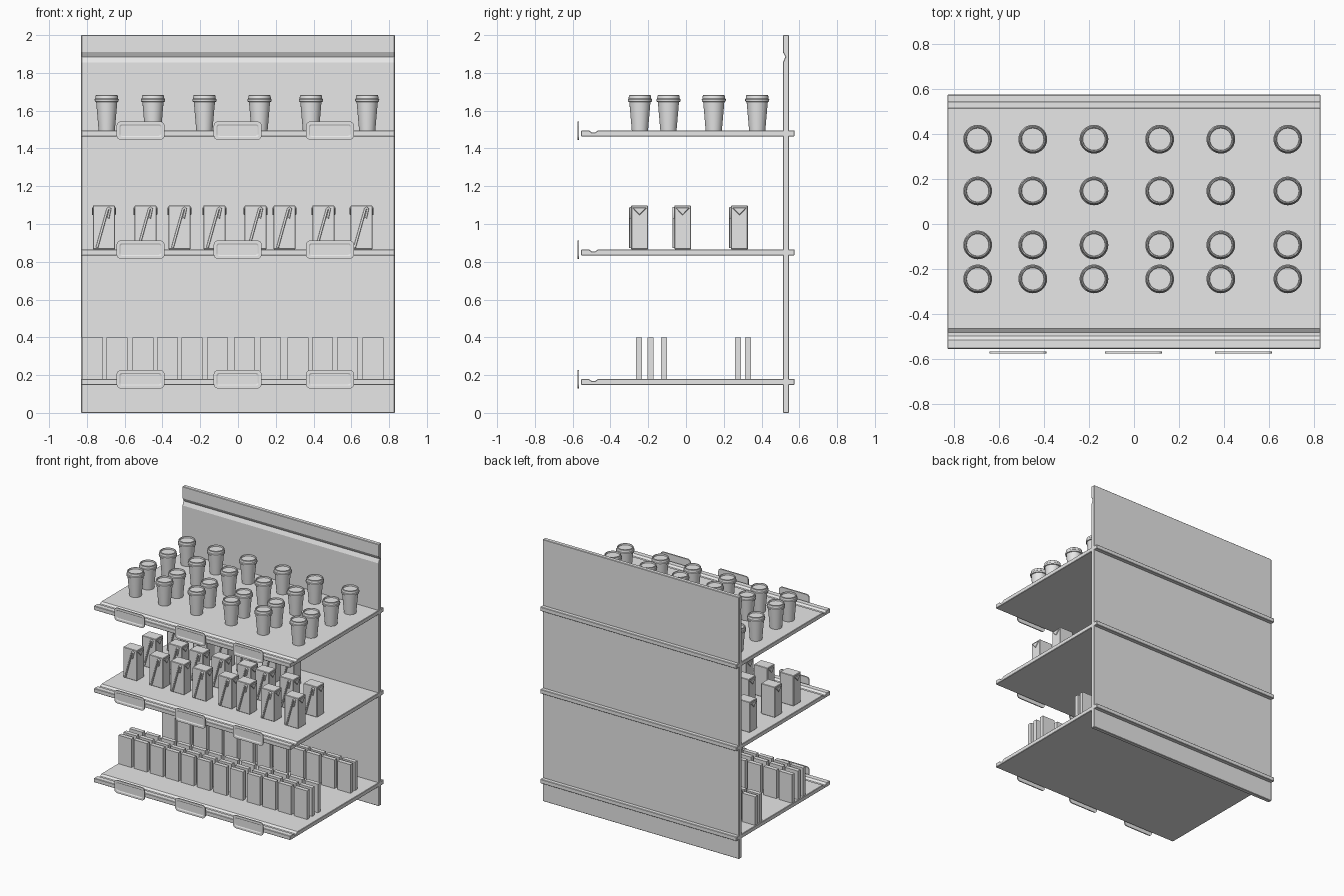
import bpy, bmesh, math
from mathutils import Vector

if "Cube" in bpy.data.objects:
    bpy.data.objects.remove(bpy.data.objects["Cube"])

grey = bpy.data.materials.new("plain_grey")
grey.use_nodes = True
grey.diffuse_color = (0.8, 0.8, 0.8, 1)
grey.node_tree.nodes["Principled BSDF"].inputs["Base Color"].default_value = (0.8, 0.8, 0.8, 1)

WIDTH = 1.66
SHELF_TOPS = {"lower": 0.18, "middle": 0.866, "upper": 1.496}


def place(name, data, loc=(0, 0, 0)):
    """Add an object that uses the given mesh or curve."""
    ob = bpy.data.objects.new(name, data)
    ob.location = loc
    bpy.context.collection.objects.link(ob)
    return ob


def finish(name, bm):
    bmesh.ops.recalc_face_normals(bm, faces=bm.faces)
    mesh = bpy.data.meshes.new(name)
    bm.to_mesh(mesh)
    bm.free()
    mesh.materials.append(grey)
    return mesh


def prism(bm, points, offset):
    """Extrude a closed outline along an offset."""
    face = bm.faces.new([bm.verts.new(p) for p in points])
    new = bmesh.ops.extrude_face_region(bm, geom=[face])["geom"]
    moved = [v for v in new if isinstance(v, bmesh.types.BMVert)]
    bmesh.ops.translate(bm, verts=moved, vec=offset)


def slab(name, profile):
    """Full-width board from a y-z profile."""
    bm = bmesh.new()
    prism(bm, [(-WIDTH / 2, y, z) for y, z in profile], (WIDTH, 0, 0))
    return finish(name, bm)


def soften(ob, width):
    mod = ob.modifiers.new("Bevel", 'BEVEL')
    mod.width = width
    mod.limit_method = 'ANGLE'
    mod.angle_limit = math.radians(60)


def block(bm, size):
    """Box standing on z = 0."""
    w, d, h = size
    prism(bm, [(-w/2, -d/2, 0), (w/2, -d/2, 0), (w/2, d/2, 0), (-w/2, d/2, 0)], (0, 0, h))


def rounded_outline(w, h, r, y, steps=4):
    pts = []
    for q, (sx, sz) in enumerate([(1, 1), (-1, 1), (-1, -1), (1, -1)]):
        for i in range(steps + 1):
            a = math.pi / 2 * (q + i / steps)
            pts.append((sx * (w / 2 - r) + r * math.cos(a), y,
                        sz * (h / 2 - r) + r * math.sin(a)))
    return pts


# Back panel with a groove near the top
panel = slab("back_panel", [(0.513, 0), (0.545, 0), (0.545, 2), (0.513, 2),
                            (0.513, 1.91), (0.526, 1.885), (0.513, 1.855)])
soften(place("back_panel", panel), 0.003)

# Shelf with a groove behind its front lip
shelf = slab("shelf", [(-0.555, -0.032), (0.575, -0.032), (0.575, 0), (-0.465, 0),
                       (-0.482, -0.012), (-0.498, -0.012), (-0.515, 0), (-0.555, 0)])

# Label holder: nested outlines bridged into a rimmed plate
bm = bmesh.new()
loops = [(0.236, 0.08, 0.018, 0.003), (0.254, 0.098, 0.024, 0.004),
         (0.254, 0.098, 0.024, -0.004), (0.224, 0.068, 0.014, -0.004),
         (0.212, 0.054, 0.01, 0.0)]
rings = [[bm.verts.new(p) for p in rounded_outline(*l)] for l in loops]
n = len(rings[0])
for a, b in zip(rings, rings[1:]):
    for i in range(n):
        bm.faces.new((a[i], a[(i + 1) % n], b[(i + 1) % n], b[i]))
bm.faces.new(rings[0])
bm.faces.new(rings[-1])
holder = finish("label_holder", bm)

for level, z in SHELF_TOPS.items():
    soften(place(level + "_shelf", shelf, (0, 0, z)), 0.003)
    for x in (-0.516, -0.002, 0.487):
        place(level + "_label_holder", holder, (x, -0.571, z - 0.002))

# Paper cup: revolved profile with a rimmed lid
bm = bmesh.new()
profile = [(0, 0), (0.043, 0), (0.056, 0.15), (0.063, 0.152), (0.064, 0.164),
           (0.060, 0.168), (0.058, 0.184), (0.055, 0.187), (0.051, 0.186),
           (0.049, 0.176), (0, 0.176)]
verts = [bm.verts.new((r, 0, z)) for r, z in profile]
edges = [bm.edges.new(pair) for pair in zip(verts, verts[1:])]
bmesh.ops.spin(bm, geom=verts + edges, cent=(0, 0, 0), axis=(0, 0, 1),
               angle=math.tau, steps=28)
bmesh.ops.remove_doubles(bm, verts=bm.verts, dist=0.0002)
cup = finish("paper_cup", bm)
cups = [place("paper_cup", cup, (x, y, SHELF_TOPS["upper"]))
        for x in (-0.695, -0.45, -0.178, 0.114, 0.386, 0.684)
        for y in (-0.244, -0.093, 0.147, 0.377)]
bpy.ops.object.select_all(action='DESELECT')
cups[0].select_set(True)
bpy.context.view_layer.objects.active = cups[0]
bpy.ops.object.shade_smooth_by_angle(angle=math.radians(35))

# Drink carton with folded triangular ears on both sides
bm = bmesh.new()
block(bm, (0.116, 0.088, 0.232))
for side in (-1, 1):
    ear = [(side * 0.057, -0.04, 0.222), (side * 0.057, 0.04, 0.222), (side * 0.057, 0, 0.18)]
    prism(bm, ear, (side * 0.007, 0, 0))
carton = finish("drink_carton", bm)

# Slanted drinking straw with a folded tip
straw = bpy.data.curves.new("straw", 'CURVE')
straw.dimensions = '3D'
straw.bevel_depth = 0.0065
straw.bevel_resolution = 2
straw.use_fill_caps = True
path = [(-0.037, 0.008), (0.02, 0.213), (0.027, 0.219), (0.033, 0.213), (0.022, 0.165)]
spline = straw.splines.new('POLY')
spline.points.add(len(path) - 1)
for point, (x, z) in zip(spline.points, path):
    point.co = (x, -0.048, z, 1)
straw.materials.append(grey)

columns = (-0.71, -0.49, -0.31, -0.125, 0.093, 0.246, 0.452, 0.654)
for y, count in ((-0.246, 8), (-0.018, 8), (0.283, 6)):
    for x in columns[:count]:
        spot = Vector((x, y, SHELF_TOPS["middle"]))
        soften(place("drink_carton", carton, spot), 0.003)
        place("straw", straw, spot)

# Thin upright packets
bm = bmesh.new()
block(bm, (0.11, 0.032, 0.218))
packet = finish("packet", bm)
for x in (-0.77, -0.64, -0.503, -0.373, -0.243, -0.108,
          0.034, 0.172, 0.317, 0.447, 0.58, 0.714):
    for y in (-0.249, -0.188, -0.116, 0.275, 0.328):
        place("packet", packet, (x, y, SHELF_TOPS["lower"]))
